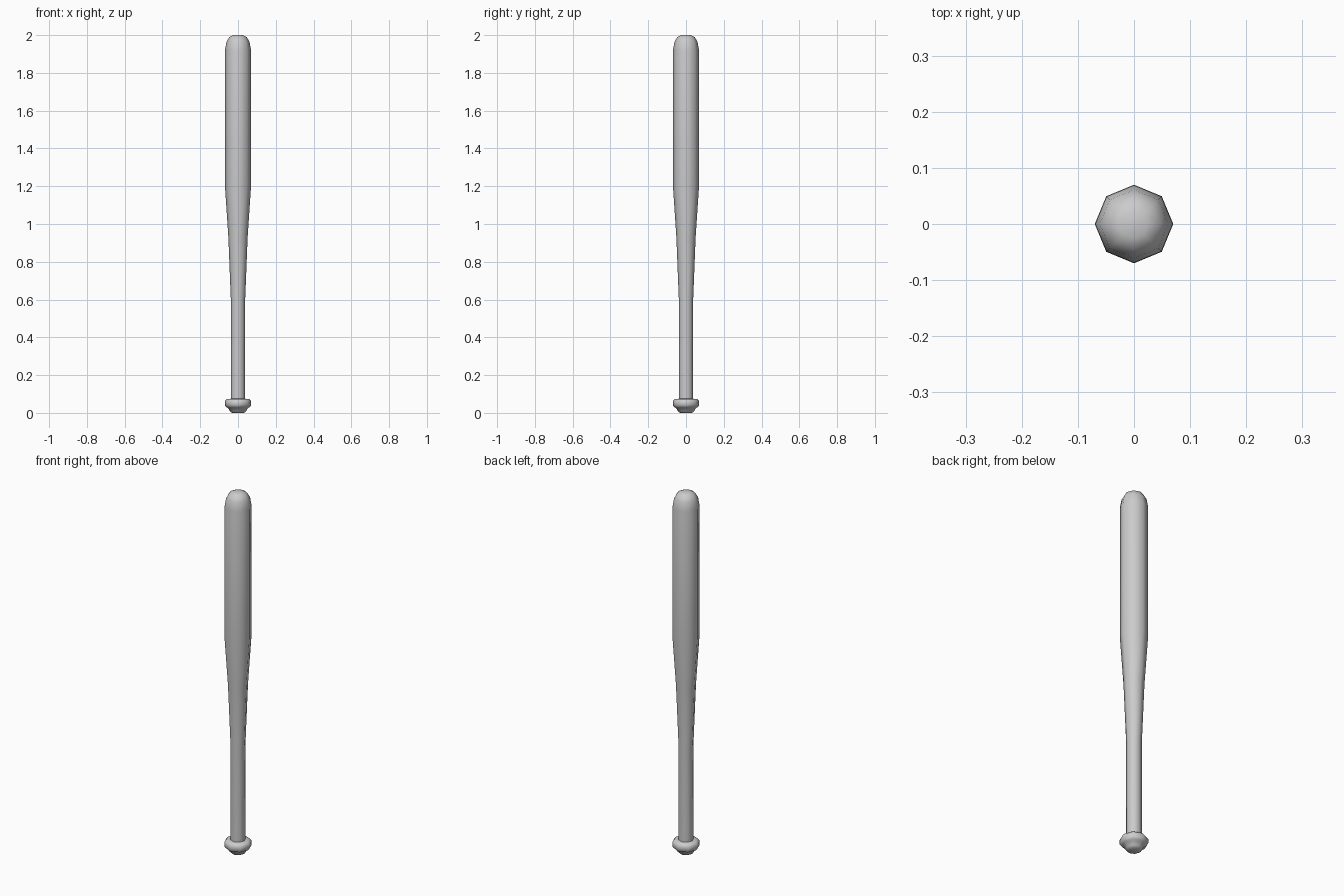
import bpy, bmesh
from math import cos, sin, tau, radians

if "Cube" in bpy.data.objects:
    bpy.data.objects.remove(bpy.data.objects["Cube"])

SIDES = 8


def lathe(name, profile):
    """Revolve (radius, z) points, bottom to top, into a closed smooth solid."""
    bm = bmesh.new()
    rings = [[bm.verts.new((r * cos(tau * i / SIDES), r * sin(tau * i / SIDES), z))
              for i in range(SIDES)] for r, z in profile]
    for a, b in zip(rings, rings[1:]):
        for i in range(SIDES):
            j = (i + 1) % SIDES
            bm.faces.new((a[i], a[j], b[j], b[i]))
    bm.faces.new(rings[0][::-1])
    bm.faces.new(rings[-1])
    mesh = bpy.data.meshes.new(name)
    bm.to_mesh(mesh)
    bm.free()
    obj = bpy.data.objects.new(name, mesh)
    bpy.context.collection.objects.link(obj)
    bpy.context.view_layer.objects.active = obj
    obj.select_set(True)
    bpy.ops.object.shade_smooth_by_angle(angle=radians(60))
    obj.select_set(False)
    return obj


# Whole bat in one turned surface: knob, grip, taper, barrel, rounded tip
lathe("bat", [
    # end cap and knob
    (0.032, 0.0), (0.042, 0.008), (0.052, 0.025), (0.062, 0.03),
    (0.07, 0.04), (0.07, 0.062), (0.06, 0.073), (0.038, 0.075),
    # grip and taper
    (0.038, 0.6), (0.051, 0.93), (0.069, 1.2),
    # barrel and tip
    (0.069, 1.92), (0.061, 1.965), (0.046, 1.99), (0.025, 2.0),
])
